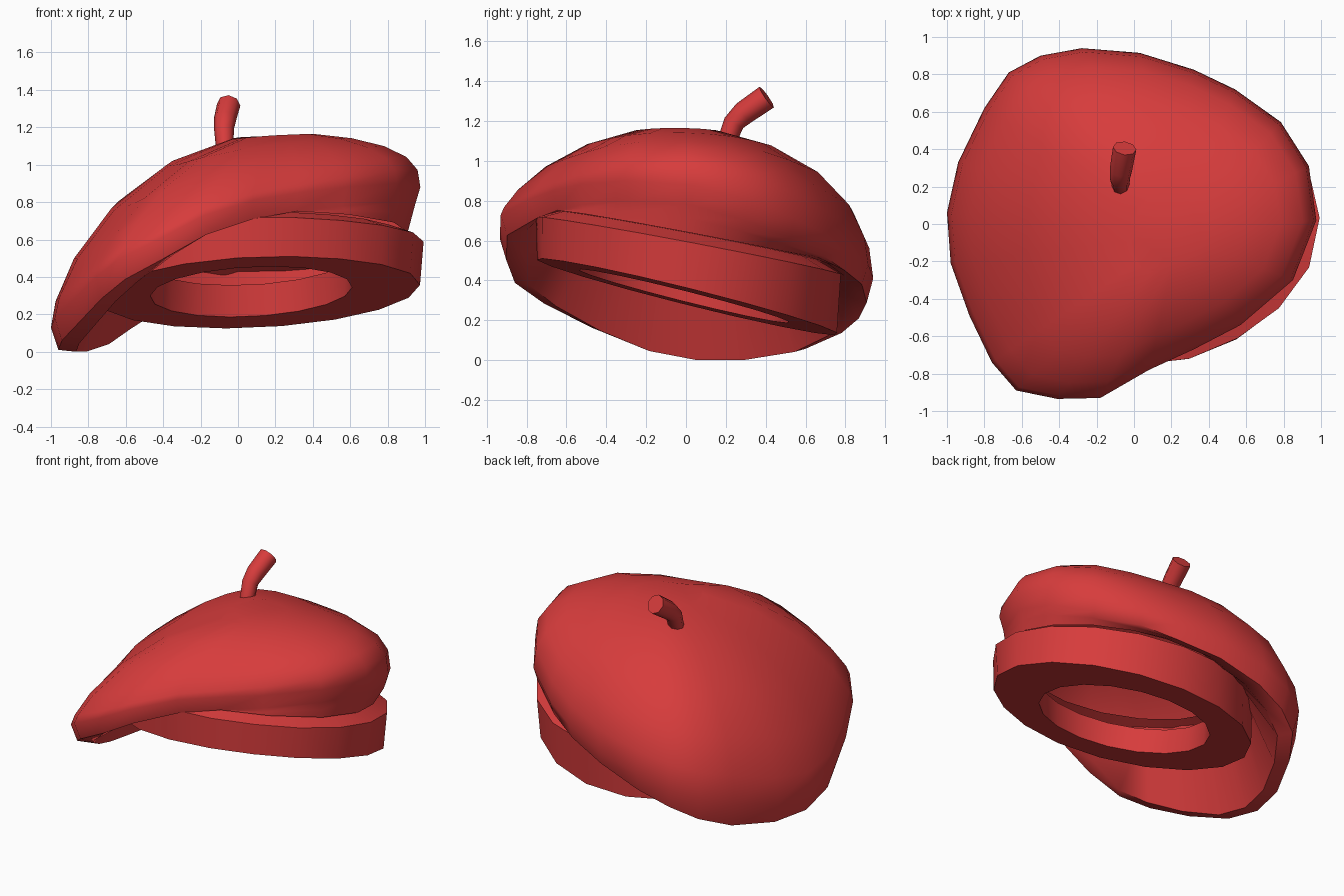
import bpy, bmesh, math
from mathutils import Vector

if "Cube" in bpy.data.objects:
    bpy.data.objects.remove(bpy.data.objects["Cube"])

red = bpy.data.materials.new("beret red")
red.diffuse_color = (0.68, 0.045, 0.045, 1)
red.use_nodes = True
red.node_tree.nodes["Principled BSDF"].inputs["Base Color"].default_value = red.diffuse_color


def loft(name, rings, cap_start=False, cap_end=False, angle=35):
    """Skin a list of equal-length point rings into one object."""
    bm = bmesh.new()
    vr = [[bm.verts.new(p) for p in r] for r in rings]
    n = len(vr[0])
    for a, b in zip(vr, vr[1:]):
        for i in range(n):
            j = (i + 1) % n
            bm.faces.new((a[i], a[j], b[j], b[i]))
    if cap_start:
        bm.faces.new(vr[0])
    if cap_end:
        bm.faces.new(vr[-1])
    bmesh.ops.recalc_face_normals(bm, faces=bm.faces)
    me = bpy.data.meshes.new(name)
    bm.to_mesh(me)
    bm.free()
    me.materials.append(red)
    ob = bpy.data.objects.new(name, me)
    bpy.context.collection.objects.link(ob)
    bpy.ops.object.select_all(action='DESELECT')
    ob.select_set(True)
    bpy.context.view_layer.objects.active = ob
    bpy.ops.object.shade_smooth_by_angle(angle=math.radians(angle))
    return ob


def oval(cx, cy, rx, ry, height, dent=0.0):
    """18-point ellipse on a sloping plane, flattened at the front right."""
    pts = []
    for i in range(18):
        a = 2 * math.pi * (i + 0.1) / 18
        k = 1 - dent * max(0, math.cos(a + 1.0)) ** 5
        x, y = cx + k * rx * math.cos(a), cy + k * ry * math.sin(a)
        pts.append(Vector((x, y, height(x, y))))
    return pts


def band_top(x, y):
    return 0.575 + 0.02 * x - 0.19 * y


def band_bottom(x, y):
    return 0.315 + 0.05 * x - 0.25 * y


# Floppy crown: widest outline, drooping to the left
rim = [Vector(p) for p in (
    (0.975, 0.02, 0.88), (0.935, 0.31, 0.80), (0.785, 0.545, 0.71), (0.54, 0.72, 0.62),
    (0.32, 0.825, 0.55), (0.03, 0.915, 0.48), (-0.28, 0.94, 0.41), (-0.50, 0.90, 0.35),
    (-0.67, 0.81, 0.29), (-0.80, 0.62, 0.22), (-0.94, 0.33, 0.15), (-1.0, 0.06, 0.13),
    (-0.98, -0.21, 0.18), (-0.88, -0.49, 0.28), (-0.76, -0.74, 0.40), (-0.63, -0.89, 0.50),
    (-0.41, -0.935, 0.61), (-0.18, -0.93, 0.73), (0.08, -0.78, 0.81), (0.32, -0.67, 0.85),
    (0.57, -0.54, 0.88), (0.85, -0.30, 0.90))]
apex = Vector((0.24, -0.06, 1.17))
centre = Vector((0.12, 0, 0))


def dome(r):
    """Ring of the crown top: slack at the front left, fuller at the right."""
    out = []
    for p in rim:
        d = Vector((p.x, p.y, 0)).normalized()
        power = (0.5 + 0.27 * max(0, d.dot(Vector((-0.5, -0.86, 0))))
                 - 0.16 * max(0, d.dot(Vector((0.97, 0.2, 0)))) ** 4)
        q = apex.lerp(p, r)
        q.z = p.z + (apex.z - p.z) * (1 - r * r) ** power
        out.append(q)
    return out


under, belly, seam = [], [], []
for p in rim:
    d = Vector((p.x, p.y, 0)) - centre
    drop = 0.10 + max(0, -p.x) * (0.08 if p.y > 0.1 else 0.02)
    u = centre + d * 0.965
    u.z = max(0.01, p.z - drop)
    a = math.atan2(d.y, d.x)
    k = 1 - 0.07 * max(0, math.cos(a + 1.0)) ** 5
    s = Vector((0.12 + 0.79 * k * math.cos(a), 0.71 * k * math.sin(a), 0))
    s.z = band_top(s.x, s.y) + 0.05
    # the left side sags into a rounded pouch
    w = min(1, max(0, 0.25 - 1.2 * p.x))
    b = centre + d * 0.88
    b.z = max(0, u.z - 0.015)
    under.append(u)
    belly.append(u.lerp(s, 0.5).lerp(b, w))
    seam.append(s)
loft("crown", [seam, belly, under, rim] + [dome(r) for r in
     (0.98, 0.9, 0.74, 0.5, 0.22)], cap_end=True, angle=60)

# Head band: thick ring, open through to the inside of the crown
hole = (0.07, -0.01, 0.54, 0.53)
loft("head_band", [
    oval(0.12, 0, 0.74, 0.66, lambda x, y: band_top(x, y) + 0.05, 0.07),
    oval(0.125, 0.005, 0.87, 0.78, band_top, 0.07),
    oval(0.115, 0, 0.86, 0.765, band_bottom, 0.05),
    oval(*hole, band_bottom),
    oval(*hole, lambda x, y: band_bottom(x, y) + 0.17)])

# Bent stem on top
path = [((-0.07, 0.19, 1.06), 0.045), ((-0.075, 0.24, 1.19), 0.053),
        ((-0.07, 0.29, 1.24), 0.06), ((-0.05, 0.405, 1.32), 0.063)]
pts = [Vector(p) for p, _ in path]
rings = []
for k, (p, r) in enumerate(path):
    t = (pts[min(k + 1, 3)] - pts[max(k - 1, 0)]).normalized()
    u = Vector((1, 0, 0))
    u = (u - t * u.dot(t)).normalized()
    v = t.cross(u)
    rings.append([pts[k] + (u * math.cos(a) + v * math.sin(a)) * r
                  for a in (2 * math.pi * i / 8 for i in range(8))])
loft("stem", rings, cap_start=True, cap_end=True, angle=60)
